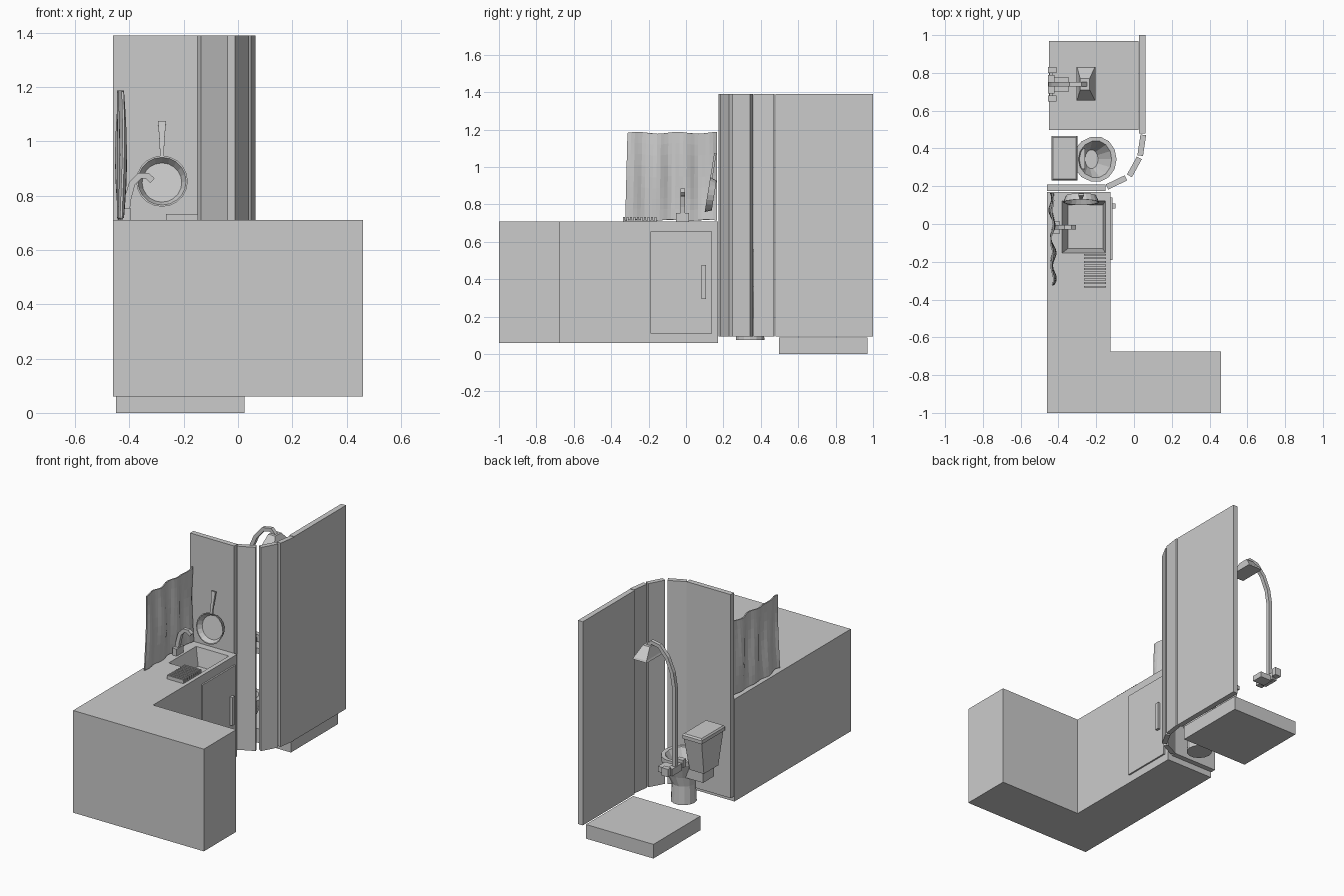
import bpy, bmesh, math
from mathutils import Vector

if "Cube" in bpy.data.objects:
    bpy.data.objects.remove(bpy.data.objects["Cube"])

grey = bpy.data.materials.new("plain_grey")
grey.diffuse_color = (0.6, 0.6, 0.6, 1)
grey.use_nodes = True
grey.node_tree.nodes["Principled BSDF"].inputs["Base Color"].default_value = grey.diffuse_color


def loft(name, rings):
    """Closed solid through rings of points, capped at both ends."""
    bm = bmesh.new()
    vs = [[bm.verts.new(p) for p in r] for r in rings]
    n = len(vs[0])
    for a, b in zip(vs, vs[1:]):
        for i in range(n):
            j = (i + 1) % n
            bm.faces.new((a[i], a[j], b[j], b[i]))
    bm.faces.new(vs[0][::-1])
    bm.faces.new(vs[-1])
    bmesh.ops.recalc_face_normals(bm, faces=bm.faces)
    me = bpy.data.meshes.new(name)
    bm.to_mesh(me)
    bm.free()
    me.materials.append(grey)
    ob = bpy.data.objects.new(name, me)
    bpy.context.collection.objects.link(ob)
    return ob


def rect(x0, x1, y0, y1, z):
    return [(x0, y0, z), (x1, y0, z), (x1, y1, z), (x0, y1, z)]


def box(name, x0, x1, y0, y1, z0, z1):
    return loft(name, [rect(x0, x1, y0, y1, z0), rect(x0, x1, y0, y1, z1)])


def prism(name, pts, z0, z1):
    return loft(name, [[(x, y, z) for x, y in pts] for z in (z0, z1)])


def sweep(name, path, y, w):
    """Square tube of width w along an x-z path."""
    ps = [Vector((x, 0, z)) for x, z in path]
    rings = []
    for i, p in enumerate(ps):
        t = (ps[min(i + 1, len(ps) - 1)] - ps[max(i - 1, 0)]).normalized()
        n = Vector((t.z, 0, -t.x)) * w / 2
        s = Vector((0, w / 2, 0))
        c = p + Vector((0, y, 0))
        rings.append([c + n + s, c + n - s, c - n - s, c - n + s])
    return loft(name, rings)


# L-shaped counter with a sunken, tapered basin
counter = prism("counter", [(-.46, -1), (.46, -1), (.46, -.675), (-.125, -.675),
                            (-.125, .17), (-.46, .17)], .06, .71)
cutter = loft("sink_cutter", [rect(-.35, -.165, -.13, .10, .60),
                              rect(-.383, -.15, -.155, .125, .72)])
cutter.hide_render = True
mod = counter.modifiers.new("sink", 'BOOLEAN')
mod.operation = 'DIFFERENCE'
mod.solver = 'EXACT'
mod.object = cutter
bpy.context.view_layer.objects.active = counter
bpy.ops.object.modifier_apply(modifier=mod.name)
bpy.data.objects.remove(cutter)

# Cupboard door and handle
box("cupboard_door", -.126, -.115, -.19, .14, .11, .655)
box("door_handle", -.116, -.098, .083, .108, .295, .475)

# Ridged draining rack
for i in range(10):
    y = -.337 + i * .0188
    box("rack_slat", -.265, -.148, y, y + .010, .705, .733)
box("rack_base", -.265, -.148, -.337, -.157, .705, .714)

# Faucet
box("faucet_base", -.425, -.395, -.053, .016, .71, .755)
sweep("faucet_spout", [(-.41, .75), (-.405, .79), (-.39, .845), (-.362, .873),
                       (-.335, .873), (-.315, .855)], -.018, .024)

# Wavy curtain
rings = []
for k in range(9):
    t = k / 8
    front, back = [], []
    for i in range(25):
        u = i / 24
        wave = .011 * math.sin(u * 21 + t) + .005 * math.sin(u * 9 + 1)
        bulge = .012 * math.sin(math.pi * t)
        x = -.433 + wave * (.6 + .5 * math.sin(math.pi * t)) + bulge * math.sin(u * 5)
        y = -.325 + .49 * u + .012 * t * (1 - u)
        z0 = .715 + .004 * math.sin(u * 16)
        z1 = 1.183 + .005 * math.sin(u * 14)
        z = z0 + (z1 - z0) * t
        front.append((x + .004, y, z))
        back.append((x - .004, y, z))
    rings.append(front + back[::-1])
loft("curtain", rings)

# Hanging frying pan, tilted against the wall
c, a = Vector((-.28, .115, .853)), .16
U, V, W = Vector((1, 0, 0)), Vector((0, math.sin(a), math.cos(a))), \
    Vector((0, math.cos(a), -math.sin(a)))


def pan_ring(r, w):
    return [c + U * r * math.cos(q) + V * r * math.sin(q) + W * w
            for q in (i * math.tau / 20 for i in range(20))]


loft("pan", [pan_ring(.08, .036), pan_ring(.095, 0), pan_ring(.089, 0),
             pan_ring(.073, .030)])
loft("pan_handle", [[c + U * x * h + V * v + W * w for x, w in
                     ((-1, 0), (1, 0), (1, .012), (-1, .012))]
                    for v, h in ((.088, .007), (.15, .009), (.225, .015))])

# Curved partition: flat back panel, angled panels and long side wall
Z0, Z1 = .095, 1.39
box("back_panel", -.46, -.15, .175, .208, Z0, Z1)
for p, q in (((-.143, .196), (-.043, .244)), ((-.024, .255), (.028, .350)),
             ((.033, .362), (.049, .472))):
    p, q = Vector(p), Vector(q)
    d = (q - p).normalized()
    n = Vector((-d.y, d.x)) * .015
    prism("curved_panel", [p - n, q - n, q + n, p + n], Z0, Z1)
box("side_wall", .026, .06, .478, 1.0, Z0, Z1)

# Shower tray
box("shower_tray", -.45, .024, .497, .97, 0, .09)

# Shower mixer, pole and head
box("mixer_bar", -.455, -.42, .69, .79, .455, .50)
for y in (.665, .815):
    box("mixer_knob", -.455, -.41, y - .016, y + .016, .465, .515)
box("mixer_link", -.448, -.428, .66, .82, .465, .49)
box("mixer_spout", -.43, -.345, .702, .775, .45, .485)
sweep("shower_pole", [(-.44, .48), (-.44, 1.0), (-.425, 1.09), (-.388, 1.175),
                      (-.335, 1.235), (-.28, 1.245), (-.255, 1.215)], .74, .024)
loft("shower_head", [rect(-.305, -.205, .655, .83, 1.15),
                     rect(-.30, -.21, .66, .825, 1.162),
                     rect(-.285, -.235, .71, .77, 1.225)])

# Toilet tank and lid
loft("toilet_tank", [rect(-.42, -.32, .275, .42, .32),
                     rect(-.43, -.305, .238, .457, .53)])
loft("tank_lid", [rect(-.437, -.30, .23, .465, .53), rect(-.437, -.30, .23, .465, .552),
                  rect(-.43, -.307, .237, .458, .562)])


# Toilet pedestal and hollow bowl
def egg(cx, front, back, half, z):
    return [(cx + (front if math.cos(q) > 0 else back) * math.cos(q),
             .343 + half * math.sin(q), z)
            for q in (i * math.tau / 14 for i in range(14))]


loft("toilet_bowl", [egg(-.225, .075, .075, .078, .075), egg(-.225, .07, .07, .072, .19),
                     egg(-.21, .085, .09, .09, .25), egg(-.20, .108, .125, .121, .335),
                     egg(-.20, .108, .125, .121, .362), egg(-.20, .082, .095, .098, .362),
                     egg(-.225, .035, .035, .05, .25)])
box("toilet_neck", -.40, -.26, .29, .40, .25, .345)
